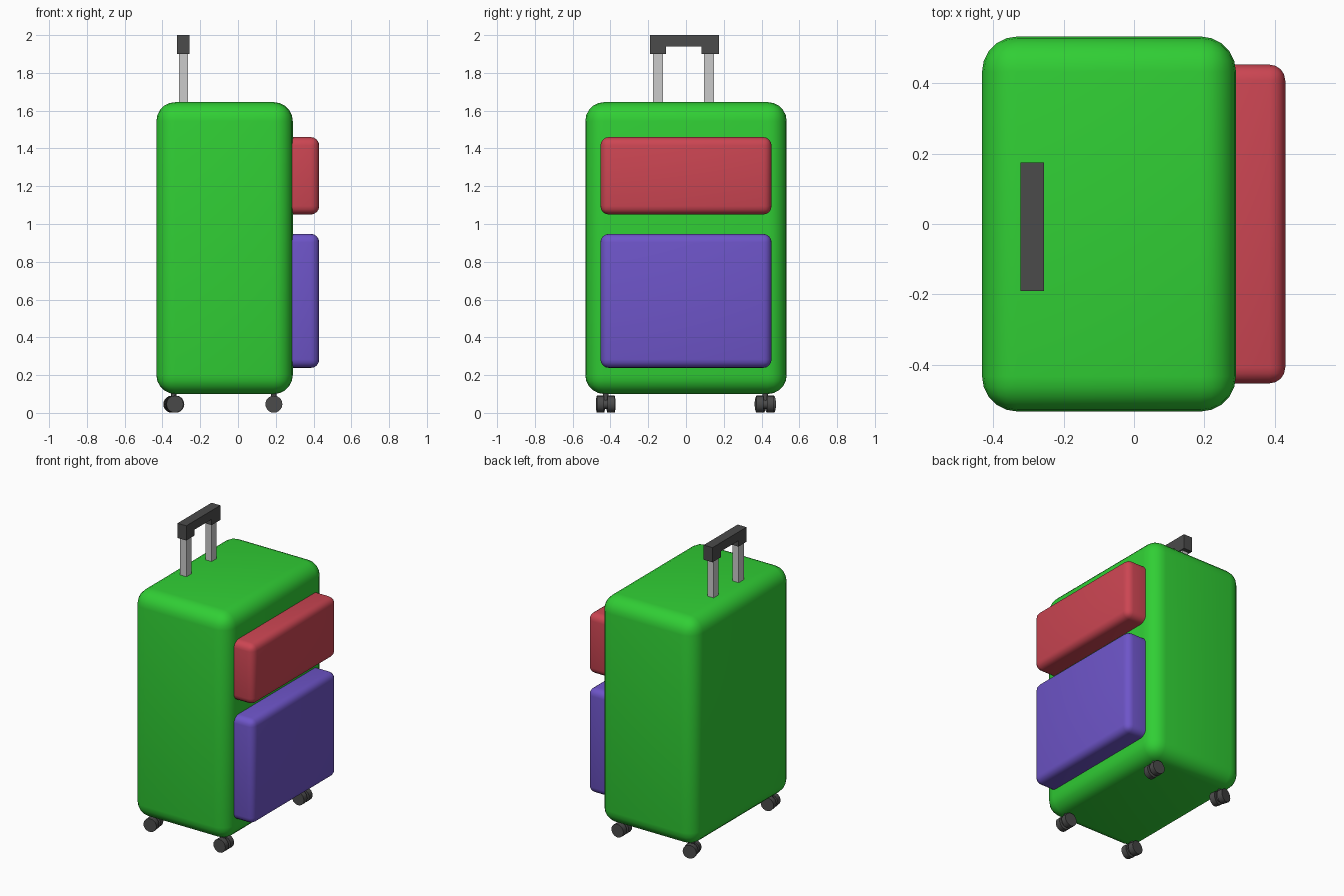
import bpy, bmesh
from math import radians, pi
from mathutils import Matrix

if "Cube" in bpy.data.objects:
    bpy.data.objects.remove(bpy.data.objects["Cube"])


def material(name, color):
    m = bpy.data.materials.new(name)
    m.diffuse_color = (*color, 1)
    m.use_nodes = True
    m.node_tree.nodes["Principled BSDF"].inputs["Base Color"].default_value = m.diffuse_color
    return m


def finish(name, bm, mat=None, smooth=False):
    me = bpy.data.meshes.new(name)
    bm.to_mesh(me)
    bm.free()
    ob = bpy.data.objects.new(name, me)
    bpy.context.collection.objects.link(ob)
    if mat:
        me.materials.append(mat)
    if smooth:
        bpy.ops.object.select_all(action='DESELECT')
        ob.select_set(True)
        bpy.context.view_layer.objects.active = ob
        bpy.ops.object.shade_smooth_by_angle(angle=radians(35))
    return ob


def box(name, x, y, z, mat=None, bevel=0, segments=4):
    bm = bmesh.new()
    size = [b - a for a, b in (x, y, z)]
    mid = [(a + b) / 2 for a, b in (x, y, z)]
    bmesh.ops.create_cube(bm, size=1, matrix=Matrix.Translation(mid) @ Matrix.Diagonal((*size, 1)))
    if bevel:
        bmesh.ops.bevel(bm, geom=bm.edges[:], offset=bevel, segments=segments,
                        profile=0.5, affect='EDGES')
    return finish(name, bm, mat, bool(bevel))


green = material("green_shell", (0.03, 0.62, 0.035))
red = material("red_pocket", (0.6, 0.06, 0.085))
purple = material("purple_pocket", (0.155, 0.09, 0.58))
dark = material("dark_plastic", (0.07, 0.07, 0.07))

# Shell and the two pockets
box("suitcase_body", (-0.432, 0.29), (-0.533, 0.533), (0.10, 1.645), green, 0.1, 5)
box("upper_pocket", (0.2, 0.43), (-0.453, 0.453), (1.05, 1.46), red, 0.045)
box("lower_pocket", (0.2, 0.43), (-0.453, 0.453), (0.238, 0.948), purple, 0.045)

# Telescopic handle
for side, y in (("left", -0.149), ("right", 0.122)):
    box(f"handle_post_{side}", (-0.312, -0.265), (y - 0.027, y + 0.027), (1.6, 1.93))

# Grip: an upside-down U profile extruded along x
bm = bmesh.new()
profile = [(-0.191, 1.90), (-0.105, 1.90), (-0.105, 1.94), (0.083, 1.94),
           (0.083, 1.90), (0.175, 1.90), (0.175, 2.0), (-0.191, 2.0)]
face = bm.faces.new([bm.verts.new((-0.322, y, z)) for y, z in profile])
new = bmesh.ops.extrude_face_region(bm, geom=[face])["geom"]
bmesh.ops.translate(bm, vec=(0.066, 0, 0), verts=[v for v in new if isinstance(v, bmesh.types.BMVert)])
bmesh.ops.recalc_face_normals(bm, faces=bm.faces[:])
finish("handle_grip", bm, dark)


# Swivel casters: twin discs, an axle and a stem, each turned a little
def caster(name, x, y, yaw):
    bm = bmesh.new()
    place = Matrix.Translation((x, y, 0.046)) @ Matrix.Rotation(radians(yaw), 4, 'Z')
    lay = Matrix.Rotation(pi / 2, 4, 'X')
    for offset, radius, depth in ((-0.028, 0.045, 0.037), (0.028, 0.045, 0.037), (0, 0.025, 0.03)):
        bmesh.ops.create_cone(bm, cap_ends=True, segments=20, radius1=radius, radius2=radius,
                              depth=depth, matrix=place @ Matrix.Translation((0, offset, 0)) @ lay)
    bmesh.ops.create_cone(bm, cap_ends=True, segments=12, radius1=0.014, radius2=0.014,
                          depth=0.08, matrix=place @ Matrix.Translation((0, 0, 0.04)))
    finish(name, bm, dark, True)


caster("caster_front_left", -0.34, -0.425, 8)
caster("caster_front_right", 0.19, -0.425, 0)
caster("caster_back_left", -0.34, 0.42, 15)
caster("caster_back_right", 0.19, 0.42, 0)
